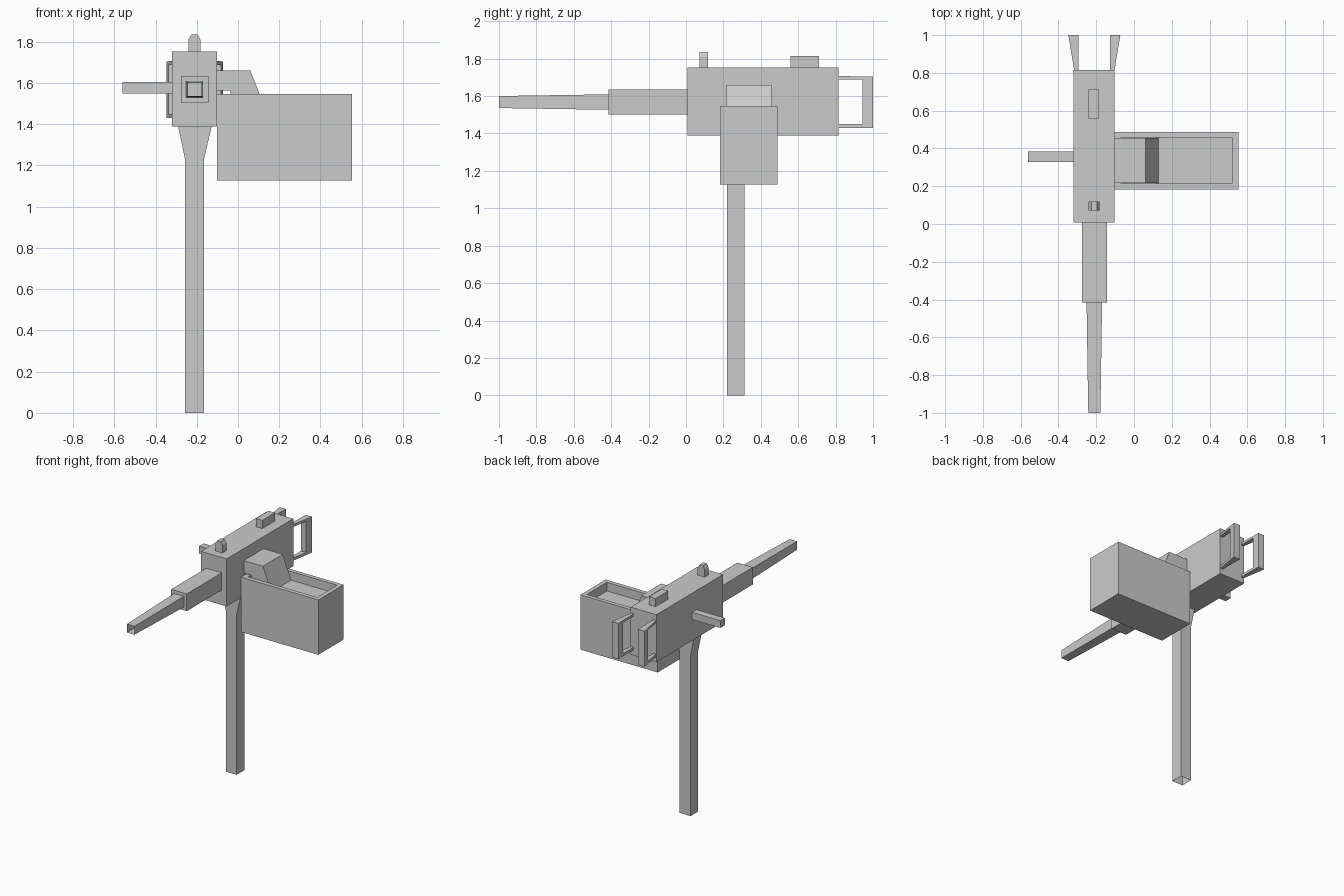
import bpy, bmesh

if "Cube" in bpy.data.objects:
    bpy.data.objects.remove(bpy.data.objects["Cube"])

CX, BZ = -0.21, 1.568   # gun centre line


def finish(name, bm, recalc=True):
    if recalc:
        bmesh.ops.recalc_face_normals(bm, faces=bm.faces)
    me = bpy.data.meshes.new(name)
    bm.to_mesh(me)
    bm.free()
    ob = bpy.data.objects.new(name, me)
    bpy.context.collection.objects.link(ob)
    return ob


def loft(name, rings, start=True, end=True):
    """Skin a list of equal-length rings, optionally capping either end."""
    bm = bmesh.new()
    vs = [[bm.verts.new(p) for p in r] for r in rings]
    n = len(rings[0])
    for a, b in zip(vs, vs[1:]):
        for i in range(n):
            j = (i + 1) % n
            bm.faces.new((a[i], a[j], b[j], b[i]))
    if start:
        bm.faces.new(vs[0][::-1])
    if end:
        bm.faces.new(vs[-1])
    return finish(name, bm)


def rect_z(x0, x1, y0, y1, z):
    return [(x0, y0, z), (x1, y0, z), (x1, y1, z), (x0, y1, z)]


def square_y(h, y):
    return [(CX - h, y, BZ - h), (CX + h, y, BZ - h), (CX + h, y, BZ + h), (CX - h, y, BZ + h)]


def box(name, x, y, z):
    return loft(name, [rect_z(*x, *y, z[0]), rect_z(*x, *y, z[1])])


def prism_y(name, profile, y0, y1):
    return loft(name, [[(x, y, z) for x, z in profile] for y in (y0, y1)])


# receiver, cooling jacket and open-ended tapered barrel
box("receiver", (-0.32, -0.102), (0.008, 0.815), (1.388, 1.752))
loft("barrel_jacket", [square_y(0.066, -0.415), square_y(0.066, 0.008)])
loft("barrel", [square_y(h, y) for h, y in
                ((0.032, -1.0), (0.035, -0.82), (0.038, -0.62), (0.041, -0.415))], start=False, end=False)

# support post with flared cradle, open at the foot
loft("post", [rect_z(-0.257, -0.165, 0.22, 0.312, 0),
              rect_z(-0.257, -0.165, 0.22, 0.312, 1.23),
              rect_z(-0.29, -0.128, 0.22, 0.312, 1.388)], start=False, end=False)

# ammunition box: outer shell, rim and shallow recessed floor
outer, inner = (-0.102, 0.553, 0.182, 0.488), (-0.068, 0.52, 0.215, 0.457)
loft("ammo_box", [rect_z(*outer, 1.126), rect_z(*outer, 1.546),
                  rect_z(*inner, 1.546), rect_z(*inner, 1.48)])

# feed chute bending down into the box
prism_y("feed_chute", [(-0.102, 1.563), (-0.102, 1.66), (0.06, 1.66), (0.13, 1.48),
                       (-0.01, 1.48), (-0.04, 1.563)], 0.217, 0.456)

# cocking handle
box("cocking_handle", (-0.56, -0.32), (0.328, 0.383), (1.55, 1.605))

# sights
prism_y("front_sight", [(-0.24, 1.752), (-0.182, 1.752), (-0.182, 1.81), (-0.196, 1.835),
                        (-0.226, 1.835), (-0.24, 1.81)], 0.071, 0.118)
box("rear_sight", (-0.24, -0.185), (0.558, 0.711), (1.752, 1.815))

# rear spade grips: C-shaped frames whose outer sides flare towards the back
frame = [(0.815, 1.707), (1.0, 1.704), (1.0, 1.43), (0.815, 1.43),
         (0.815, 1.45), (0.943, 1.45), (0.943, 1.688), (0.815, 1.688)]
for side, label in ((-1, "left"), (1, "right")):
    loft(label + "_grip", [[(CX + side * 0.084, y, z) for y, z in frame],
                           [(CX + side * (0.107 + 0.165 * (y - 0.815)), y, z) for y, z in frame]])
